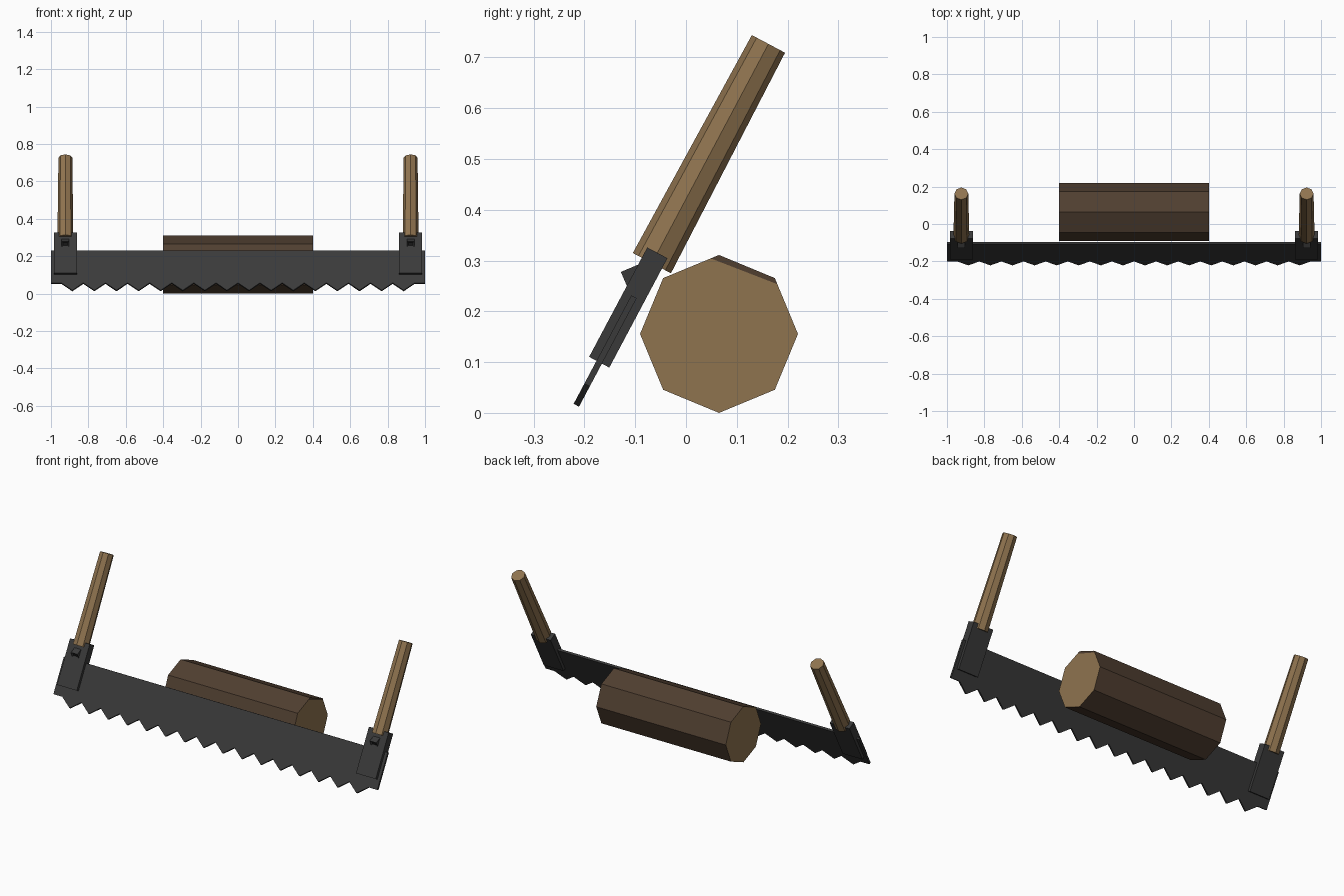
import bpy, bmesh, math
from mathutils import Matrix, Vector

if "Cube" in bpy.data.objects:
    bpy.data.objects.remove(bpy.data.objects["Cube"])

TILT = math.radians(-28)      # saw leans back over the log
SAW_POS = (0, -0.224, 0)


def material(name, rgb):
    m = bpy.data.materials.new(name)
    m.diffuse_color = (*rgb, 1)
    m.use_nodes = True
    m.node_tree.nodes["Principled BSDF"].inputs["Base Color"].default_value = m.diffuse_color
    return m


WOOD = material("light wood", (0.275, 0.172, 0.078))
BARK = material("dark bark", (0.080, 0.049, 0.030))
METAL = material("dark metal", (0.042, 0.042, 0.042))
HOLE = material("bolt recess", (0.015, 0.015, 0.015))


def finish(bm, name, mats, loc=(0, 0, 0), tilt=0):
    bmesh.ops.recalc_face_normals(bm, faces=bm.faces[:])
    mesh = bpy.data.meshes.new(name)
    bm.to_mesh(mesh)
    bm.free()
    for m in mats:
        mesh.materials.append(m)
    ob = bpy.data.objects.new(name, mesh)
    ob.location = loc
    ob.rotation_euler = (tilt, 0, 0)
    bpy.context.collection.objects.link(ob)
    return ob


def box(size, center=(0, 0, 0)):
    bm = bmesh.new()
    bmesh.ops.create_cube(bm, size=1, matrix=Matrix.Translation(center) @ Matrix.Diagonal((*size, 1)))
    return bm


# Saw blade: toothed profile extruded through its thickness
TOP, BASE, TIP, THICK = 0.259, 0.062, 0.017, 0.012
TEETH, HALF = 16, 0.945
pitch = 2 * HALF / TEETH
profile = [(-1, TOP), (-1, BASE)]
for i in range(TEETH):
    x = -HALF + i * pitch
    profile += [(x, BASE), (x + pitch / 2, TIP)]
profile += [(HALF, BASE), (1, BASE), (1, TOP)]
bm = bmesh.new()
face = bm.faces.new([bm.verts.new((x, -THICK / 2, s)) for x, s in profile])
ext = bmesh.ops.extrude_face_region(bm, geom=[face])
bmesh.ops.translate(bm, vec=(0, THICK, 0),
                    verts=[v for v in ext["geom"] if isinstance(v, bmesh.types.BMVert)])
finish(bm, "saw_blade", [METAL], SAW_POS, TILT)

for side, sx in (("left", -1), ("right", 1)):
    cx = sx * 0.923

    # Bracket gripping the blade end
    finish(box((0.122, 0.045, 0.244), (cx, 0, 0.235)), f"{side}_bracket", [METAL], SAW_POS, TILT)

    # Tapered eight-sided handle
    bm = bmesh.new()
    bmesh.ops.create_cone(bm, cap_ends=True, segments=8, radius1=0.0425, radius2=0.037,
                          depth=0.489, matrix=Matrix.Translation((cx, 0, 0.5785)))
    finish(bm, f"{side}_handle", [WOOD], SAW_POS, TILT)

    # Square bolt with a small recess in its front face
    bm = box((0.04, 0.04, 0.04))
    front = min(bm.faces, key=lambda f: f.calc_center_median().y)
    bmesh.ops.inset_individual(bm, faces=[front], thickness=0.011)
    bmesh.ops.translate(bm, vec=(0, 0.006, 0), verts=front.verts[:])
    front.material_index = 1
    finish(bm, f"{side}_bolt", [METAL, HOLE], (cx, -0.102, 0.267), math.radians(23))

# Octagonal log lying along x, with cut ends and a bark strip on one end
R = 0.1555
bm = bmesh.new()
bmesh.ops.create_cone(bm, cap_ends=True, segments=8, radius1=R, radius2=R, depth=0.8,
                      matrix=Matrix.Rotation(math.pi / 2, 4, 'Y'))
end = max(bm.faces, key=lambda f: f.calc_center_median().x)
cut_point, cut_normal = Vector((0.4, 0.04, 0.127)), Vector((0, 0.36, 0.93)).normalized()
bmesh.ops.bisect_plane(bm, geom=[end] + end.edges[:] + end.verts[:],
                       plane_co=cut_point, plane_no=cut_normal)
for f in bm.faces:
    c = f.calc_center_median()
    if abs(c.x) > 0.39 and not (c.x > 0 and (c - cut_point).dot(cut_normal) > 0):
        f.material_index = 1
finish(bm, "log", [BARK, WOOD], (0, 0.065, R))
